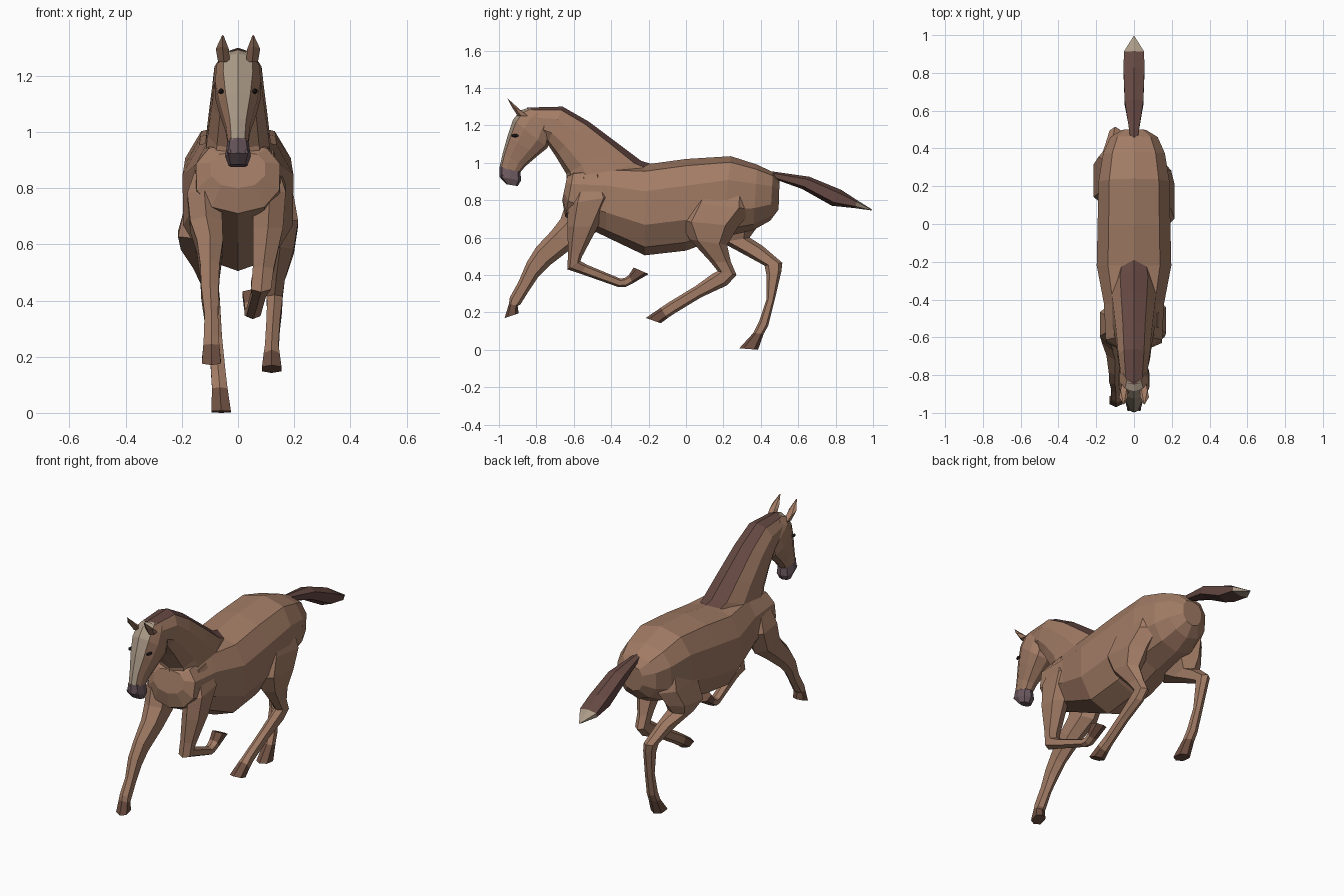
import bpy, bmesh, math
from mathutils import Vector


def material(name, rgb):
    m = bpy.data.materials.new(name)
    m.diffuse_color = (*rgb, 1)
    return m


COAT = material("coat", (0.36, 0.20, 0.13))
MANE = material("mane", (0.13, 0.065, 0.055))
HOOF = material("hoof", (0.16, 0.08, 0.055))
MUZZLE = material("muzzle", (0.15, 0.10, 0.115))
CREAM = material("cream", (0.40, 0.32, 0.24))
DARK = material("dark", (0.02, 0.015, 0.015))


def shaped(v, p):
    return math.copysign(abs(v) ** p, v)


def loft(name, rings, mat, sides=6, power=0.8, accent=None, low=None):
    """Each ring: front/top y,z, back/bottom y,z, centre x, half width.
    The accent material colours the two strips along the front/top edge;
    low is the roundness power of the back/bottom half."""
    bm = bmesh.new()
    loops = []
    for ay, az, by, bz, x, hw in rings:
        a, b = Vector((x, ay, az)), Vector((x, by, bz))
        mid, half = (a + b) / 2, (a - b) / 2
        loop = []
        for i in range(sides):
            t = 2 * math.pi * i / sides
            p = low if low and math.cos(t) < 0 else power
            off = half * shaped(math.cos(t), p)
            off.x += hw * shaped(math.sin(t), p)
            loop.append(bm.verts.new(mid + off))
        loops.append(loop)
    for l0, l1 in zip(loops, loops[1:]):
        for i in range(sides):
            j = (i + 1) % sides
            f = bm.faces.new((l0[i], l0[j], l1[j], l1[i]))
            if accent and i in (0, sides - 1):
                f.material_index = 1
    bm.faces.new(loops[0])
    bm.faces.new(loops[-1])
    bmesh.ops.recalc_face_normals(bm, faces=bm.faces)
    me = bpy.data.meshes.new(name)
    bm.to_mesh(me)
    bm.free()
    me.materials.append(mat)
    if accent:
        me.materials.append(accent)
    ob = bpy.data.objects.new(name, me)
    bpy.context.collection.objects.link(ob)
    return ob


def bead(name, loc, scale, mat):
    bpy.ops.mesh.primitive_ico_sphere_add(subdivisions=1, radius=1, location=loc)
    ob = bpy.context.object
    ob.name, ob.scale = name, scale
    ob.data.materials.append(mat)


# Barrel, chest and rump
loft("body", [
    (-0.635, 0.93, -0.662, 0.80, 0, 0.10),
    (-0.60, 0.96, -0.645, 0.71, 0, 0.155),
    (-0.42, 0.99, -0.43, 0.605, 0, 0.165),
    (-0.22, 0.99, -0.22, 0.505, 0, 0.205),
    (0.00, 1.02, 0.00, 0.53, 0, 0.20),
    (0.24, 1.035, 0.19, 0.60, 0, 0.195),
    (0.38, 0.99, 0.36, 0.64, 0, 0.17),
    (0.465, 0.95, 0.45, 0.69, 0, 0.13),
    (0.50, 0.90, 0.495, 0.75, 0, 0.065)], COAT, 10, 0.75, low=0.95)

# Neck with the mane along its crest
loft("neck", [
    (-0.19, 0.995, -0.58, 0.80, 0, 0.11),
    (-0.24, 1.01, -0.635, 0.87, 0, 0.122),
    (-0.36, 1.10, -0.64, 0.94, 0, 0.112),
    (-0.52, 1.22, -0.70, 1.04, 0, 0.097),
    (-0.66, 1.30, -0.74, 1.10, 0, 0.088),
    (-0.85, 1.295, -0.76, 1.14, 0, 0.07)], COAT, 10, 0.95, MANE, 0.75)

# Head with pale blaze, then muzzle
loft("head", [
    (-0.84, 1.295, -0.70, 1.21, 0, 0.06),
    (-0.885, 1.28, -0.72, 1.15, 0, 0.08),
    (-0.925, 1.23, -0.74, 1.08, 0, 0.085),
    (-0.955, 1.14, -0.79, 1.04, 0, 0.07),
    (-0.98, 1.05, -0.86, 0.98, 0, 0.046),
    (-0.997, 0.975, -0.885, 0.95, 0, 0.038)], COAT, 10, 0.9, CREAM, 0.72)
loft("muzzle", [
    (-0.998, 0.98, -0.885, 0.955, 0, 0.037),
    (-0.998, 0.925, -0.882, 0.905, 0, 0.046),
    (-0.96, 0.885, -0.90, 0.875, 0, 0.034)], MUZZLE, 8)

# Ears, eyes and nostrils on both sides
for side, s in (("right", 1), ("left", -1)):
    loft(f"ear_{side}", [
        (-0.90, 1.25, -0.84, 1.25, s * 0.05, 0.022),
        (-0.935, 1.305, -0.875, 1.275, s * 0.056, 0.024),
        (-0.955, 1.345, -0.95, 1.34, s * 0.054, 0.003)], COAT, 5)
    bead(f"eye_{side}", (s * 0.06, -0.912, 1.145), (0.012, 0.025, 0.01), DARK)
    bead(f"nostril_{side}", (s * 0.03, -0.983, 0.93), (0.009, 0.007, 0.011), MUZZLE)

# Tail with pale tip
loft("tail", [
    (0.45, 0.955, 0.48, 0.91, 0, 0.022),
    (0.66, 0.925, 0.62, 0.86, 0, 0.055),
    (0.83, 0.855, 0.78, 0.77, 0, 0.062),
    (0.915, 0.80, 0.905, 0.757, 0, 0.06)], MANE)
loft("tail_tip", [
    (0.915, 0.80, 0.905, 0.757, 0, 0.06),
    (0.995, 0.75, 0.99, 0.745, 0, 0.003)], CREAM)


def leg(name, rings, hoof):
    """Lofted limb; the hoof continues from the last ring to its sole."""
    loft(name, rings, COAT)
    loft(name + "_hoof", [rings[-1], hoof], HOOF)


# Right foreleg, folded
leg("front_leg_right", [
    (-0.57, 0.92, -0.45, 0.94, 0.09, 0.04),
    (-0.63, 0.78, -0.39, 0.82, 0.113, 0.064),
    (-0.635, 0.66, -0.47, 0.66, 0.107, 0.06),
    (-0.63, 0.52, -0.555, 0.50, 0.09, 0.042),
    (-0.635, 0.43, -0.565, 0.475, 0.082, 0.04),
    (-0.56, 0.405, -0.53, 0.455, 0.075, 0.028),
    (-0.36, 0.335, -0.35, 0.38, 0.055, 0.028),
    (-0.325, 0.335, -0.325, 0.385, 0.05, 0.029),
    (-0.285, 0.355, -0.305, 0.40, 0.05, 0.031)],
    (-0.20, 0.405, -0.28, 0.44, 0.05, 0.038))

# Left foreleg, reaching forward
leg("front_leg_left", [
    (-0.60, 0.90, -0.46, 0.90, -0.10, 0.045),
    (-0.64, 0.79, -0.42, 0.76, -0.12, 0.068),
    (-0.67, 0.70, -0.48, 0.63, -0.113, 0.064),
    (-0.72, 0.635, -0.60, 0.55, -0.10, 0.052),
    (-0.80, 0.55, -0.73, 0.45, -0.10, 0.038),
    (-0.85, 0.47, -0.79, 0.39, -0.10, 0.035),
    (-0.895, 0.365, -0.84, 0.315, -0.095, 0.027),
    (-0.942, 0.28, -0.887, 0.24, -0.095, 0.03),
    (-0.947, 0.245, -0.90, 0.235, -0.095, 0.032)],
    (-0.97, 0.17, -0.895, 0.195, -0.095, 0.038))

# Right hind leg, swung forward
leg("hind_leg_right", [
    (0.10, 0.95, 0.34, 0.92, 0.10, 0.05),
    (0.00, 0.79, 0.36, 0.75, 0.13, 0.075),
    (-0.04, 0.69, 0.28, 0.66, 0.143, 0.08),
    (0.02, 0.59, 0.22, 0.56, 0.15, 0.055),
    (0.13, 0.47, 0.24, 0.47, 0.135, 0.035),
    (0.17, 0.42, 0.27, 0.40, 0.13, 0.032),
    (0.14, 0.405, 0.22, 0.345, 0.13, 0.03),
    (0.05, 0.34, 0.08, 0.28, 0.125, 0.027),
    (-0.09, 0.255, -0.06, 0.195, 0.12, 0.027),
    (-0.135, 0.225, -0.10, 0.168, 0.12, 0.032)],
    (-0.215, 0.17, -0.135, 0.142, 0.12, 0.039))

# Left hind leg, pushing off the ground
leg("hind_leg_left", [
    (0.14, 0.93, 0.37, 0.90, -0.10, 0.05),
    (0.09, 0.75, 0.43, 0.74, -0.12, 0.075),
    (0.08, 0.62, 0.38, 0.655, -0.145, 0.077),
    (0.19, 0.575, 0.34, 0.60, -0.15, 0.06),
    (0.31, 0.51, 0.41, 0.555, -0.125, 0.042),
    (0.42, 0.45, 0.515, 0.465, -0.10, 0.033),
    (0.43, 0.40, 0.51, 0.42, -0.092, 0.03),
    (0.43, 0.27, 0.475, 0.27, -0.08, 0.026),
    (0.39, 0.15, 0.44, 0.13, -0.07, 0.029),
    (0.36, 0.09, 0.415, 0.085, -0.065, 0.031)],
    (0.285, 0.008, 0.385, 0.0, -0.06, 0.039))
